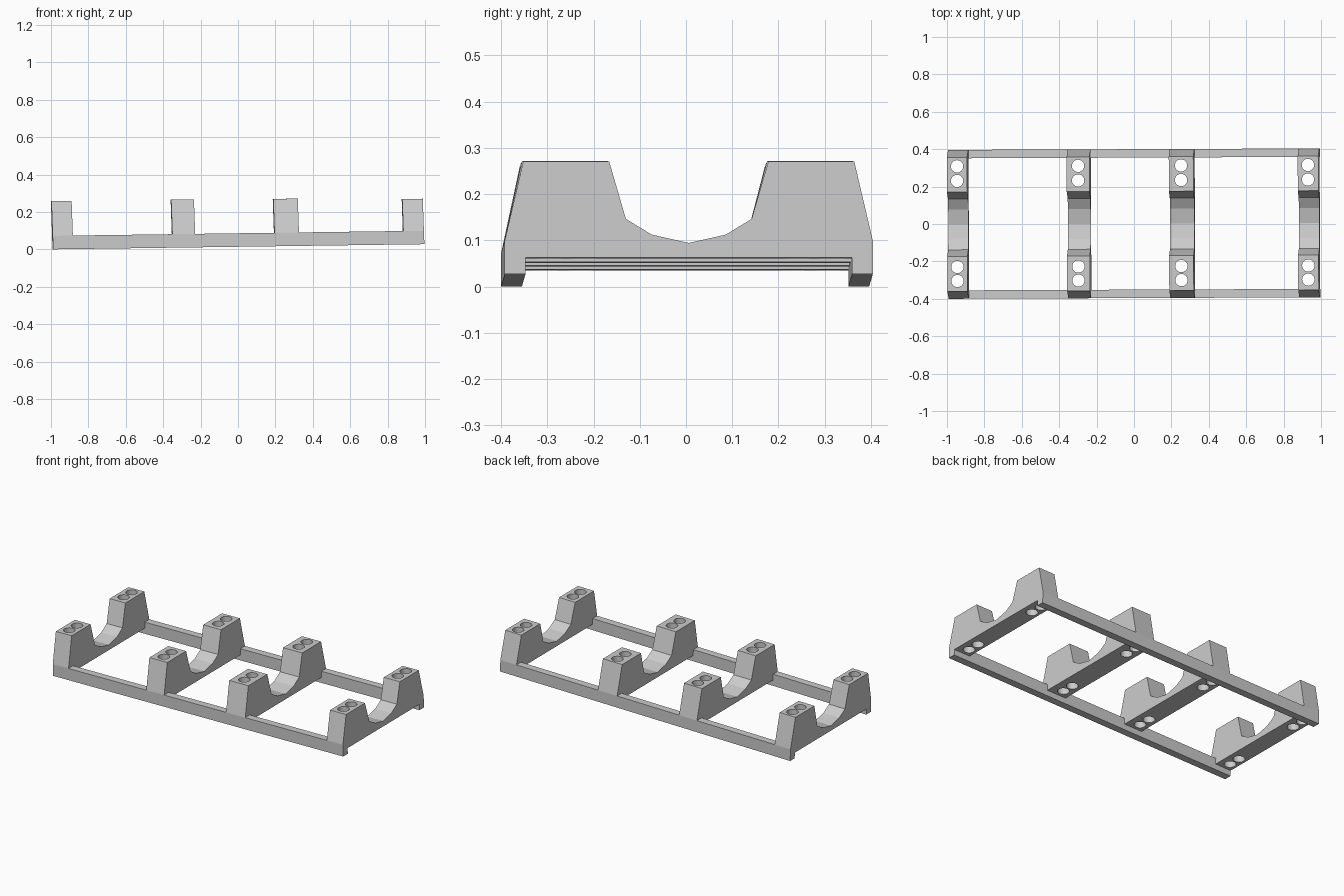
import bpy, bmesh
from mathutils import Matrix, Vector

if "Cube" in bpy.data.objects:
    bpy.data.objects.remove(bpy.data.objects["Cube"])

# Slight lean of the whole frame (small tilt and yaw)
LEAN = Matrix(((1, -0.004, -0.035, 0),
               (0.004, 1, 0, 0.002),
               (0.0138, 0, 1, 0.0138),
               (0, 0, 0, 1)))


def extrude_profile(name, profile, x0, x1):
    """Extrude a (y, z) outline along x."""
    bm = bmesh.new()
    face = bm.faces.new([bm.verts.new((x0, y, z)) for y, z in profile])
    ext = bmesh.ops.extrude_face_region(bm, geom=[face])
    moved = [v for v in ext["geom"] if isinstance(v, bmesh.types.BMVert)]
    bmesh.ops.translate(bm, verts=moved, vec=(x1 - x0, 0, 0))
    bmesh.ops.transform(bm, matrix=LEAN, verts=bm.verts)
    bmesh.ops.recalc_face_normals(bm, faces=bm.faces)
    mesh = bpy.data.meshes.new(name)
    bm.to_mesh(mesh)
    bm.free()
    obj = bpy.data.objects.new(name, mesh)
    bpy.context.collection.objects.link(obj)
    return obj


def hole_cutter(name, x):
    """Four vertical drill cylinders, two per saddle post."""
    bm = bmesh.new()
    for y in (-0.303, -0.228, 0.232, 0.31):
        c = LEAN @ Vector((x, y, 0.257))
        bmesh.ops.create_cone(bm, cap_ends=True, segments=24,
                              radius1=0.033, radius2=0.033, depth=1.0,
                              matrix=Matrix.Translation((c.x, c.y, 0.2)))
    mesh = bpy.data.meshes.new(name)
    bm.to_mesh(mesh)
    bm.free()
    obj = bpy.data.objects.new(name, mesh)
    bpy.context.collection.objects.link(obj)
    obj.hide_render = True
    obj.hide_set(True)
    return obj


# Side rails
OUT, INN, RAIL_H = 0.398, 0.353, 0.072
for name, a, b in (("front_rail", -OUT, -INN), ("back_rail", INN, OUT)):
    extrude_profile(name, [(a, 0), (b, 0), (b, RAIL_H), (a, RAIL_H)], -0.99, 0.995)

# Saddle cradles: x start, x end, top height
cradles = [(-0.99, -0.882, 0.258), (-0.35, -0.228, 0.257),
           (0.196, 0.327, 0.253), (0.885, 0.995, 0.243)]
for i, (x0, x1, top) in enumerate(cradles, 1):
    half = [(INN, 0.035), (INN, RAIL_H), (OUT, RAIL_H), (0.358, top),
            (0.172, top), (0.136, 0.119), (0.08, 0.085)]
    profile = half + [(0, 0.067)] + [(-y, z) for y, z in reversed(half)]
    cradle = extrude_profile(f"cradle_{i}", profile, x0, x1)
    mod = cradle.modifiers.new("bolt_holes", 'BOOLEAN')
    mod.operation = 'DIFFERENCE'
    mod.solver = 'EXACT'
    mod.object = hole_cutter(f"hole_cutter_{i}", (x0 + x1) / 2)
